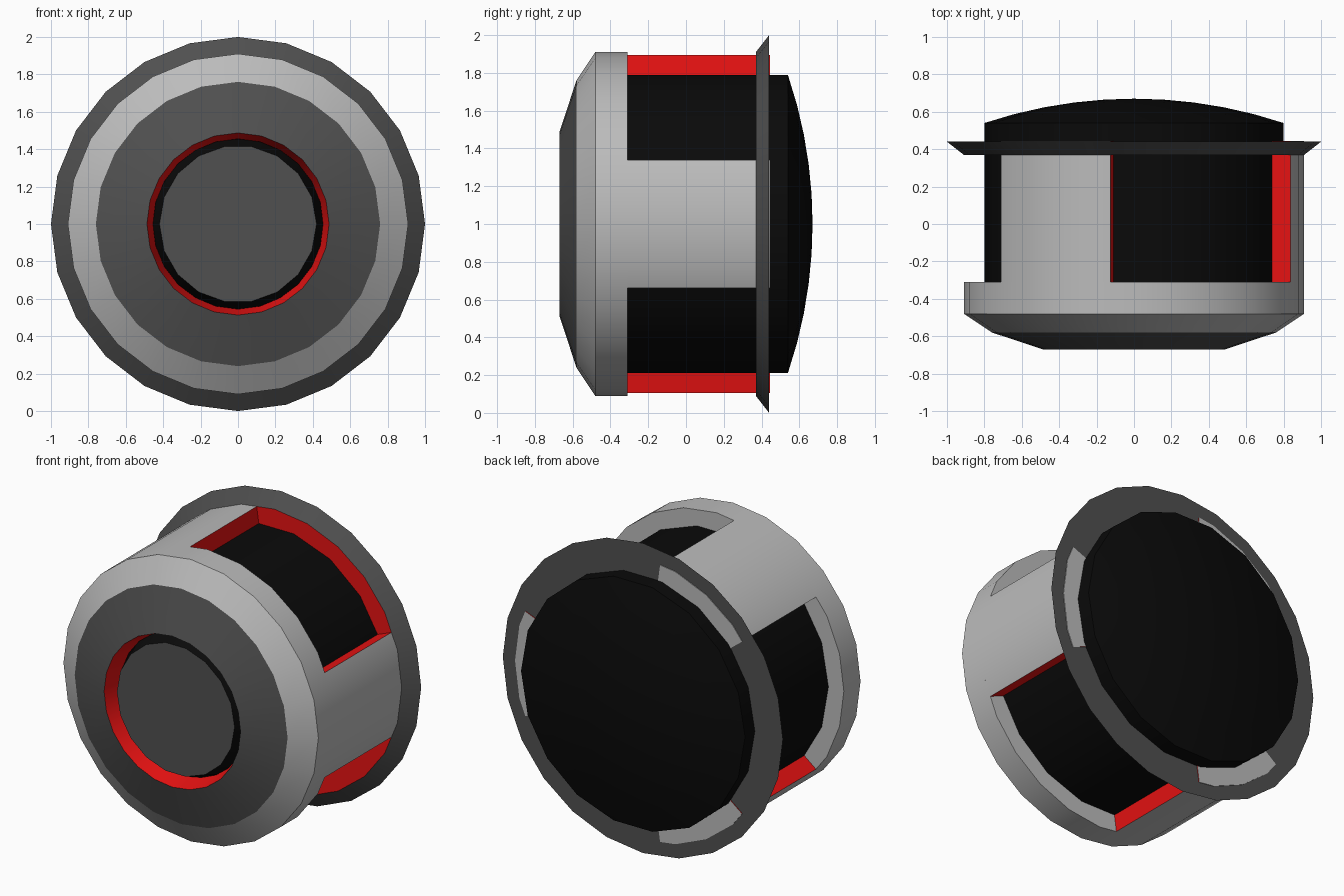
import bpy, bmesh, math

if "Cube" in bpy.data.objects:
    bpy.data.objects.remove(bpy.data.objects["Cube"])


def material(name, rgb):
    m = bpy.data.materials.new(name)
    m.diffuse_color = (*rgb, 1)
    m.use_nodes = True
    m.node_tree.nodes["Principled BSDF"].inputs["Base Color"].default_value = m.diffuse_color
    return m


DARK = material("dark_grey", (0.08, 0.08, 0.08))
RED = material("red", (0.8, 0.006, 0.006))
BLACK = material("black", (0.003, 0.003, 0.003))
GREY = material("light_grey", (0.5, 0.5, 0.5))
STEP = 15  # outer parts have 24 sides


def finish(name, bm, mats):
    """Turn a bmesh into an object, smooth below 30 degrees."""
    bmesh.ops.remove_doubles(bm, verts=bm.verts, dist=1e-5)
    me = bpy.data.meshes.new(name)
    bm.to_mesh(me)
    bm.free()
    for m in mats:
        me.materials.append(m)
    ob = bpy.data.objects.new(name, me)
    bpy.context.collection.objects.link(ob)
    bpy.ops.object.select_all(action='DESELECT')
    ob.select_set(True)
    bpy.context.view_layer.objects.active = ob
    bpy.ops.object.shade_smooth_by_angle(angle=math.radians(30))
    return ob


def point(r, y, deg, step):
    """Point on a regular polygon around the y axis, centred at z = 1."""
    off = deg % step - step / 2
    r *= math.cos(math.radians(step / 2)) / math.cos(math.radians(off))
    a = math.radians(deg)
    return (r * math.cos(a), y, 1 + r * math.sin(a))


def lathe(name, profile, mats, slots, step=STEP):
    """Revolve (radius, y) points, front to back along the outside."""
    bm = bmesh.new()
    n = round(360 / step)
    rings = [[bm.verts.new(point(r, y, i * step, step)) for i in range(n)] if r else
             [bm.verts.new((0, y, 1))] * n for r, y in profile]
    for (a, b), slot in zip(zip(rings, rings[1:]), slots):
        for i in range(n):
            j = (i + 1) % n
            quad = list(dict.fromkeys((a[i], a[j], b[j], b[i])))
            bm.faces.new(quad).material_index = slot
    return finish(name, bm, mats)


def strut(name, centre):
    """Curved bar with red side walls."""
    bm = bmesh.new()
    section = ((0.78, -0.31), (0.91, -0.31), (0.91, 0.444), (0.78, 0.444))
    rows = [[bm.verts.new(point(r, y, centre + d, STEP)) for r, y in section]
            for d in (-22, -15, 0, 15, 22)]
    for a, b in zip(rows, rows[1:]):
        for k in range(4):
            m = (k + 1) % 4
            bm.faces.new((a[k], a[m], b[m], b[k]))
    for row in (rows[0], rows[-1]):
        bm.faces.new(row).material_index = 1
    bmesh.ops.recalc_face_normals(bm, faces=bm.faces)
    return finish(name, bm, [GREY, RED])


# Front cover with red-lined opening
lathe("front_cover", [(0.455, -0.55), (0.487, -0.67), (0.76, -0.58)],
      [RED, DARK], [0, 1])

# Front band of the housing, ending in the window ledge
lathe("housing_band", [(0.76, -0.58), (0.91, -0.48), (0.91, -0.31), (0.78, -0.31)],
      [GREY], [0, 0, 0])

# Three struts bridging the band and the flange
for i in range(3):
    strut(f"strut_{i + 1}", 120 * i)

# Rear flange, red on the face seen through the windows
lathe("rear_flange", [(0.78, 0.37), (0.91, 0.37), (1.0, 0.44), (0.78, 0.44)],
      [RED, DARK], [0, 1, 1])

# Inner core with front button and domed back
R = (0.8 ** 2 + 0.13 ** 2) / (2 * 0.13)
dome = [(r, 0.67 - R + math.sqrt(R * R - r * r)) for r in (0.8, 0.64, 0.48, 0.32, 0.16, 0)]
front = [(0, -0.635), (0.42, -0.635), (0.46, -0.53), (0.8, -0.44)]
lathe("inner_core", front + dome, [BLACK, DARK], [1] + [0] * 8, step=20)
